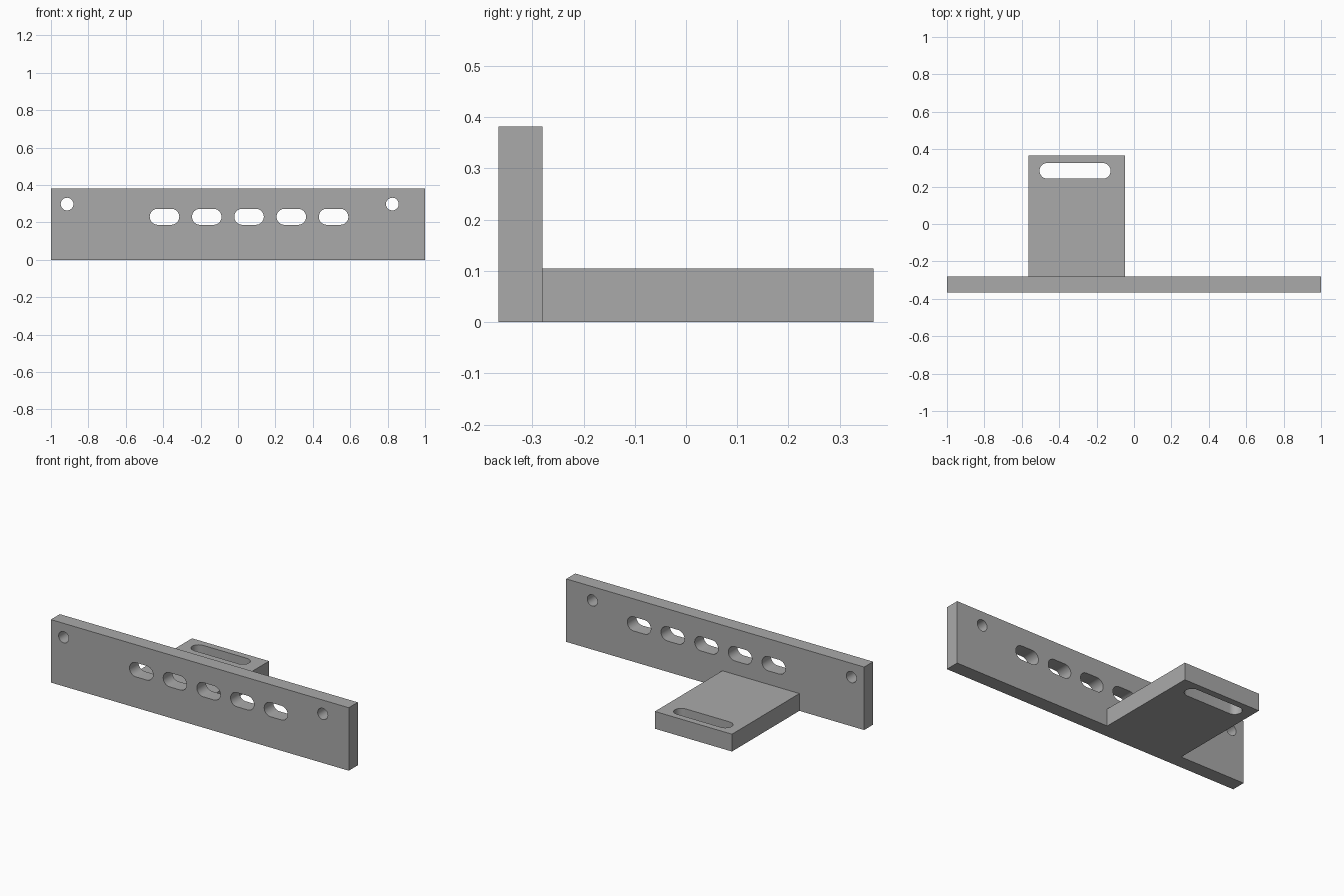
import bpy
import math
from mathutils import Matrix

cube = bpy.data.objects.get("Cube")
if cube:
    bpy.data.objects.remove(cube, do_unlink=True)

# Single grey metal finish
GREY = (0.4, 0.4, 0.4, 1.0)
metal = bpy.data.materials.new("grey metal")
metal.use_nodes = True
metal.diffuse_color = GREY
metal.node_tree.nodes["Principled BSDF"].inputs["Base Color"].default_value = GREY


def rectangle(x0, x1, y0, y1):
    return [(x0, y0), (x1, y0), (x1, y1), (x0, y1)]


def slot(cx, cy, radius, length=0.0, steps=16):
    """Outline of a round-ended slot; a plain circle when length is zero."""
    half = max(length / 2 - radius, 0.0)
    points = []
    for side in (1, -1):
        for i in range(steps + (half > 0)):
            a = math.pi * (i / steps - 0.5)
            points.append((cx + side * (half + radius * math.cos(a)),
                           cy + side * radius * math.sin(a)))
    return points


def cut_plate(name, outlines, thickness, matrix):
    """Fill the first outline, leave the others as holes, and thicken it."""
    curve = bpy.data.curves.new(name, "CURVE")
    curve.dimensions = "2D"
    curve.fill_mode = "BOTH"
    curve.extrude = thickness / 2
    for outline in outlines:
        spline = curve.splines.new("POLY")
        spline.points.add(len(outline) - 1)
        for point, (x, y) in zip(spline.points, outline):
            point.co = (x, y, 0, 1)
        spline.use_cyclic_u = True
    obj = bpy.data.objects.new(name, curve)
    bpy.context.collection.objects.link(obj)
    obj.matrix_world = matrix
    bpy.ops.object.select_all(action="DESELECT")
    obj.select_set(True)
    bpy.context.view_layer.objects.active = obj
    bpy.ops.object.convert(target="MESH")
    obj = bpy.context.view_layer.objects.active
    # Weld the caps to the walls
    bpy.ops.object.mode_set(mode="EDIT")
    bpy.ops.mesh.select_all(action="SELECT")
    bpy.ops.mesh.remove_doubles(threshold=0.0001)
    bpy.ops.mesh.normals_make_consistent(inside=False)
    bpy.ops.object.mode_set(mode="OBJECT")
    obj.data.materials.clear()
    obj.data.materials.append(metal)
    bpy.ops.object.shade_smooth_by_angle(angle=math.radians(30))
    return obj


FRONT, INNER, BACK = -0.366, -0.28, 0.366
PLATE_TOP, SHELF_TOP = 0.382, 0.105

# Upright plate: five slots between two bolt holes
plate_outlines = [rectangle(-1, 1, 0, PLATE_TOP)]
plate_outlines += [slot(-0.393 + 0.226 * i, 0.23, 0.043, 0.158) for i in range(5)]
plate_outlines += [slot(x, 0.298, 0.034) for x in (-0.914, 0.825)]
cut_plate("upright_plate", plate_outlines, INNER - FRONT,
          Matrix.Translation((0, (FRONT + INNER) / 2, 0)) @ Matrix.Rotation(math.pi / 2, 4, "X"))

# Rear shelf: one long slot near its free end
cut_plate("rear_shelf",
          [rectangle(-0.565, -0.048, INNER, BACK), slot(-0.315, 0.284, 0.042, 0.38)],
          SHELF_TOP, Matrix.Translation((0, 0, SHELF_TOP / 2)))
